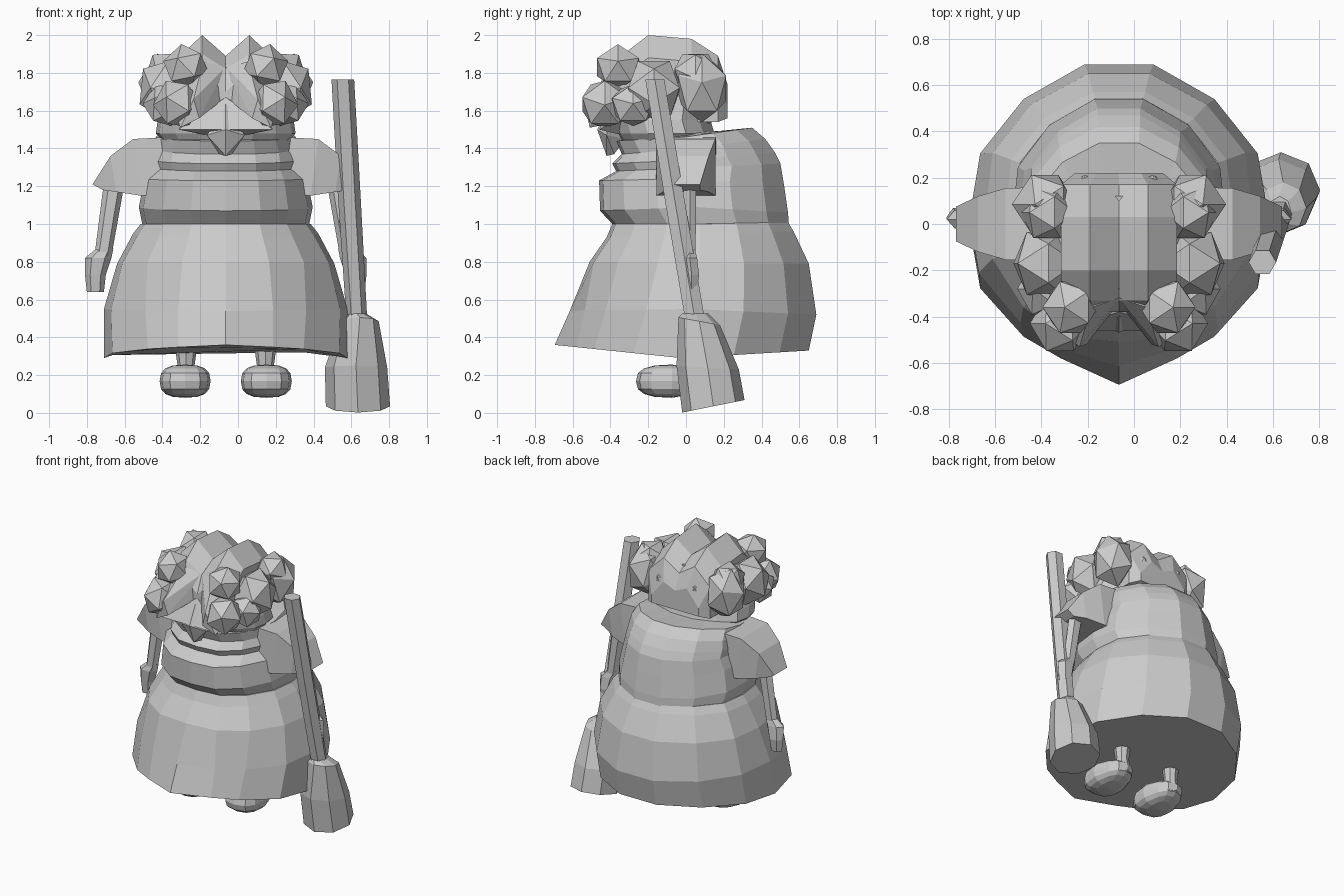
import bpy, bmesh, math
from mathutils import Vector, Matrix

CX = -0.065  # symmetry line of the figure
clay = bpy.data.materials.new("grey_clay")
clay.diffuse_color = (0.6, 0.6, 0.6, 1)


def finish(name, bm):
    bmesh.ops.recalc_face_normals(bm, faces=bm.faces)
    me = bpy.data.meshes.new(name)
    bm.to_mesh(me)
    bm.free()
    me.materials.append(clay)
    ob = bpy.data.objects.new(name, me)
    bpy.context.collection.objects.link(ob)
    return ob


def loft(name, rings):
    """Skin a list of equal-length point rings and cap both ends."""
    bm = bmesh.new()
    vs = [[bm.verts.new(p) for p in r] for r in rings]
    n = len(rings[0])
    for a, b in zip(vs, vs[1:]):
        for i in range(n):
            j = (i + 1) % n
            bm.faces.new((a[i], a[j], b[j], b[i]))
    bm.faces.new(vs[0])
    bm.faces.new(vs[-1])
    return finish(name, bm)


def hull(name, pts):
    bm = bmesh.new()
    for p in pts:
        bm.verts.new(p)
    bmesh.ops.convex_hull(bm, input=bm.verts)
    return finish(name, bm)


def tube(name, path, n=6):
    """path: (x, y, z, rx, ry), horizontal cross-sections."""
    return loft(name, [[(x + rx * math.cos(math.tau * i / n), y + ry * math.sin(math.tau * i / n), z)
                        for i in range(n)] for x, y, z, rx, ry in path])


POINTED = [(0, -1), (.39, -.83), (.64, -.69), (.93, -.38), (1, 0), (.93, .41), (.64, .77), (.23, 1)]
SOFT = [(0, -1), (.39, -.88), (.66, -.71), (.94, -.38), (1, 0), (.93, .41), (.64, .77), (.23, 1)]
ROUND = [(0, -1), (.40, -.96), (.72, -.74), (.95, -.38), (1, 0), (.95, .41), (.66, .77), (.23, 1)]


def body_ring(shape, hw, yf, yb, zf, zs, zb):
    """Mirrored outline; height runs front - side - back."""
    pts = shape + [(-x, y) for x, y in reversed(shape[1:])]
    mid, half = (yf + yb) / 2, (yb - yf) / 2
    return [(CX + x * hw, mid + half * y, zs + (zf - zs) * max(0, -y) + (zb - zs) * max(0, y))
            for x, y in pts]


# Skirt
loft("skirt", [body_ring(*r) for r in (
    (POINTED, .645, -.695, .65, .36, .29, .33),
    (SOFT, .645, -.615, .69, .54, .55, .52),
    (ROUND, .575, -.51, .65, .80, .79, .79),
    (ROUND, .49, -.42, .57, .93, .95, .96),
    (ROUND, .45, -.39, .54, 1.0, 1.0, 1.01))])

# Bodice with overhanging bust, collar and rounded back
loft("bodice", [body_ring(ROUND, *r) for r in (
    (.44, -.38, .545, .99, .99, .99),
    (.46, -.455, .54, 1.07, 1.09, 1.06),
    (.43, -.46, .52, 1.23, 1.24, 1.20),
    (.40, -.37, .50, 1.28, 1.30, 1.32),
    (.40, -.39, .47, 1.32, 1.34, 1.38),
    (.39, -.34, .42, 1.37, 1.40, 1.45),
    (.37, -.37, .35, 1.44, 1.46, 1.51),
    (.27, -.28, .18, 1.46, 1.48, 1.49))])

# Head and neck
loft("head", [body_ring(ROUND, *r) for r in (
    (.30, -.30, .10, 1.38, 1.40, 1.42),
    (.37, -.36, .15, 1.48, 1.48, 1.48),
    (.36, -.38, .13, 1.55, 1.55, 1.55),
    (.30, -.34, .14, 1.72, 1.72, 1.72),
    (.20, -.28, .12, 1.85, 1.85, 1.85))])

# Face wedge and pointed nose
hull("face", [(CX, -.38, 1.67), (CX - .25, -.46, 1.50), (CX + .25, -.46, 1.50), (CX, -.45, 1.50),
              (CX, -.25, 1.45), (CX - .2, -.28, 1.6), (CX + .2, -.28, 1.6)])
hull("nose", [(CX, -.40, 1.64), (CX, -.47, 1.50), (CX - .10, -.42, 1.47), (CX + .10, -.42, 1.47),
              (CX - .035, -.38, 1.37), (CX + .035, -.38, 1.37), (CX, -.42, 1.36), (CX, -.32, 1.45)])

# Parted crown of hair: two ridges with a valley between
crown = []
for y, w, zr, zv, zb in ((-.38, .22, 1.80, 1.70, 1.56), (-.33, .25, 1.90, 1.82, 1.56),
                         (-.20, .25, 2.0, 1.89, 1.56), (.03, .25, 1.98, 1.89, 1.54),
                         (.17, .25, 1.89, 1.81, 1.54), (.22, .19, 1.74, 1.70, 1.56)):
    crown.append([(CX - w, y, zb), (CX - w, y, zr - .12), (CX - w / 2, y, zr), (CX, y, zv),
                  (CX + w / 2, y, zr), (CX + w, y, zr - .12), (CX + w, y, zb)])
loft("hair_crown", crown)

# Faceted curls, mirrored: offset, depth, height, radii, turn
CURLS = [("rear", .32, .085, 1.72, .145, .15, .19, .3), ("side", .32, -.17, 1.71, .15, .16, .18, .9),
         ("front", .255, -.43, 1.635, .13, .14, .14, .5), ("fringe", .21, -.36, 1.83, .125, .13, .125, .2),
         ("top", .31, .05, 1.80, .12, .13, .125, .7), ("nape", .11, .10, 1.68, .15, .13, .17, 0),
         ("temple", .33, -.28, 1.63, .11, .13, .12, .4)]
# Front locks swept either side of the parting
LOCK = [(0, -.32, 1.83), (0, -.34, 1.67), (.12, -.36, 1.86), (.22, -.28, 1.75), (.28, -.44, 1.62),
        (.17, -.53, 1.66), (.14, -.52, 1.56), (.24, -.51, 1.51), (.2, -.3, 1.55)]
for side, s in (("left", -1), ("right", 1)):
    for name, dx, y, z, rx, ry, rz, turn in CURLS:
        bm = bmesh.new()
        bmesh.ops.create_icosphere(bm, subdivisions=1, radius=1, matrix=Matrix.Rotation(turn, 4, 'Y'))
        for v in bm.verts:
            v.co = Vector((CX + s * (dx + v.co.x * rx), y + v.co.y * ry, z + v.co.z * rz))
        finish(f"curl_{name}_{side}", bm)
    hull(f"lock_{side}", [(CX + s * x, y, z) for x, y, z in LOCK])

    X = lambda d: CX + s * d
    # Flared cap sleeve
    loft(f"sleeve_{side}", [[(X(xt), -w, zt), (X(xt), w, zt), (X(xb), w, zb), (X(xb), -w, zb)]
                            for xt, zt, xb, zb, w in ((.30, 1.46, .34, 1.15, .16), (.49, 1.45, .45, 1.15, .155),
                                                      (.61, 1.36, .58, 1.17, .12), (.705, 1.21, .65, 1.18, .075))])
    # Thin arm and mitten hand
    tube(f"arm_{side}", [(X(.59), .02, 1.22, .055, .04), (X(.65), .02, .83, .045, .035)])
    tube(f"hand_{side}", [(X(.64), .02, .87, .045, .03), (X(.675), .02, .82, .07, .045),
                          (X(.69), .03, .73, .055, .045), (X(.69), .03, .64, .045, .03)])
    # Leg, and a boxy rounded shoe with a narrower heel
    tube(f"leg_{side}", [(X(.21), .05, .14, .06, .06), (X(.21), .05, .25, .045, .045),
                         (X(.21), .05, .36, .06, .06)], 8)
    bm = bmesh.new()
    bmesh.ops.create_uvsphere(bm, u_segments=12, v_segments=8, radius=1)
    for v in bm.verts:
        x, y, z = (math.copysign(abs(c) ** .75, c) for c in v.co)
        heel = max(0, y)
        v.co = (X(.215 + x * .135 * (1 - .3 * heel)), -.075 + y * .19,
                .168 + z * .088 * (1 - .25 * heel))
    finish(f"shoe_{side}", bm)

# Broom: leaning handle and flared head
tube("broom_handle", [(.63, .05, .48, .055, .06), (.59, -.06, 1.13, .06, .06), (.555, -.165, 1.765, .06, .058)])
head = []
for cx, cy, z, rx, ry, tilt in ((.63, .05, .525, .05, .07, 0), (.645, .07, .485, .10, .11, -.02),
                                (.625, .115, .24, .165, .165, -.01), (.635, .145, .035, .17, .165, .033)):
    head.append([(cx + rx * math.cos(a), cy + ry * math.sin(a), z + tilt * math.sin(a))
                 for a in (math.tau * i / 8 for i in range(8))])
loft("broom_head", head)
